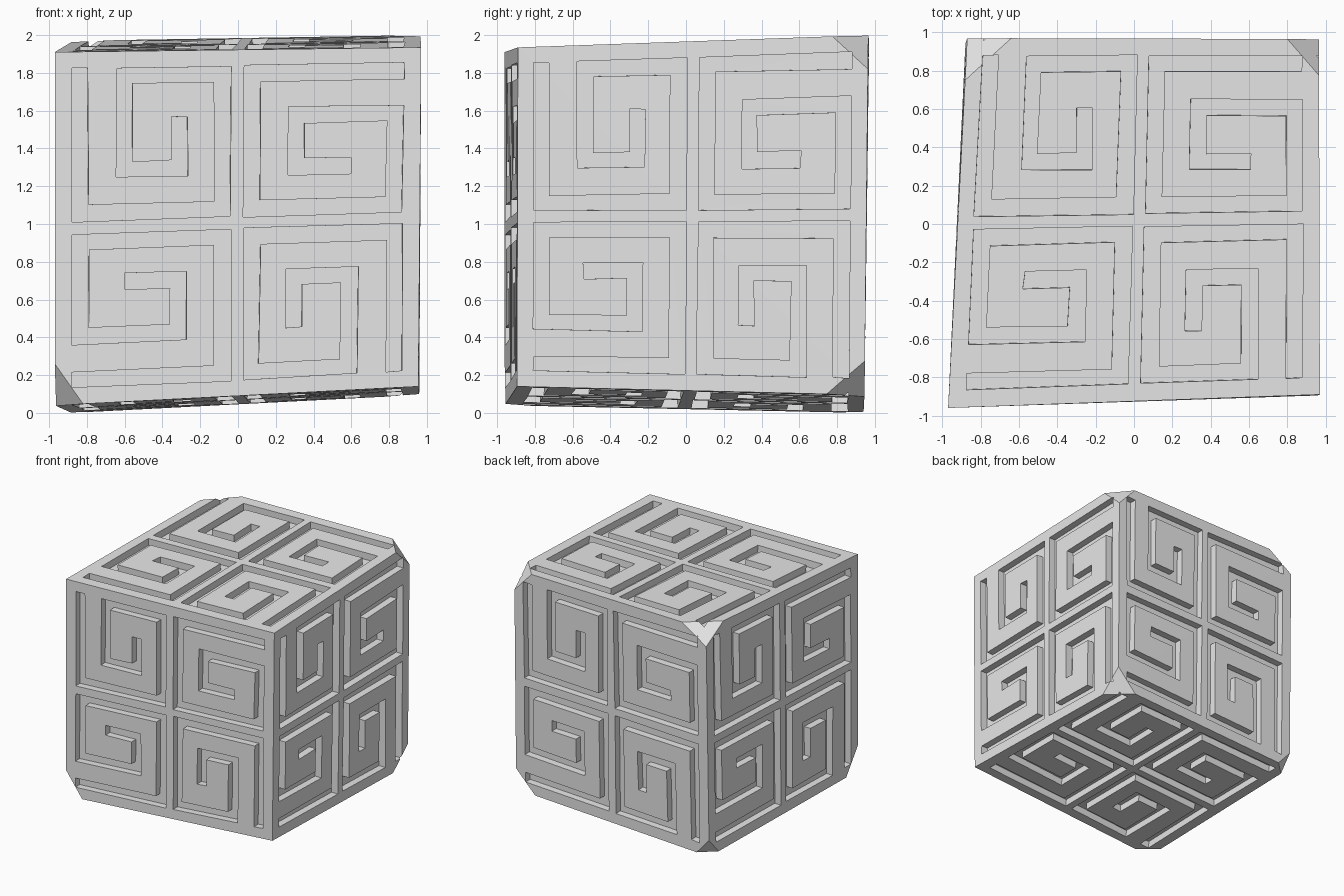
import bpy, bmesh, random
from mathutils import Vector

if "Cube" in bpy.data.objects:
    bpy.data.objects.remove(bpy.data.objects["Cube"], do_unlink=True)
random.seed(4)

DEPTH = 0.06        # groove depth
HALF = 0.045        # half groove width, in face units
JITTER = 0.005      # hand-carved wobble

# Slightly crooked block: corners keyed by side signs (x, y, z)
CORNERS = {
    (-1, -1, -1): (-0.97, -0.96, 0.04), (1, -1, -1): (0.955, -0.895, 0.14),
    (-1, -1, 1): (-0.97, -0.96, 1.91), (1, -1, 1): (0.97, -0.89, 1.935),
    (-1, 1, -1): (-0.88, 0.94, 0.0), (1, 1, -1): (0.96, 0.945, 0.095),
    (-1, 1, 1): (-0.87, 0.97, 1.97), (1, 1, 1): (0.965, 0.965, 2.0),
}
CORNERS = {k: Vector(v) for k, v in CORNERS.items()}

# Chipped corners: how far each chip runs along x, y and z
CHIPS = {
    (-1, -1, -1): (0.15, 0.15, 0.22), (1, 1, -1): (0.18, 0.2, 0.18),
    (1, 1, 1): (0.165, 0.19, 0.18), (-1, 1, 1): (0.23, 0.22, 0.15),
    (-1, 1, -1): (0.12, 0.12, 0.14),
}

# Centre line of one square spiral, in the upper left quarter of a face
SPIRAL = [Vector(p) for p in (
    (-0.8625, 0.905), (-0.8625, 0.08), (-0.08, 0.08), (-0.08, 0.86),
    (-0.617, 0.86), (-0.617, 0.325), (-0.315, 0.325), (-0.315, 0.62))]


def face_quads():
    """Corners of each side, counter-clockwise from outside."""
    for axis in range(3):
        for side in (-1, 1):
            a, b = (axis + 1) % 3, (axis + 2) % 3
            loop = []
            for s, t in ((-1, -1), (1, -1), (1, 1), (-1, 1)):
                key = [0, 0, 0]
                key[axis], key[a], key[b] = side, s, t
                loop.append(tuple(key))
            yield loop if side > 0 else loop[::-1]


def mesh_object(name, bm):
    mesh = bpy.data.meshes.new(name)
    bm.to_mesh(mesh)
    bm.free()
    obj = bpy.data.objects.new(name, mesh)
    bpy.context.collection.objects.link(obj)
    return obj


def strip_outline(path):
    """Closed outline of a right-angled strip with mitred corners."""
    left, right = [], []
    for i, p in enumerate(path):
        sides = []
        if i > 0:
            sides.append((p - path[i - 1]).normalized())
        if i < len(path) - 1:
            sides.append((path[i + 1] - p).normalized())
        off = sum((Vector((-d.y, d.x)) for d in sides), Vector((0, 0))) * HALF
        left.append(p + off)
        right.append(p - off)
    return left + right[::-1]


def on_face(quad, u, v):
    bl, br, tr, tl = quad
    s, t = (u + 1) / 2, (v + 1) / 2
    return bl.lerp(br, s).lerp(tl.lerp(tr, s), t)


# Block with its chips cut off
bm = bmesh.new()
verts = {k: bm.verts.new(v) for k, v in CORNERS.items()}
for loop in face_quads():
    bm.faces.new([verts[k] for k in loop])
bmesh.ops.triangulate(bm, faces=bm.faces[:])
for key, reach in CHIPS.items():
    corner, points = CORNERS[key], []
    for axis in range(3):
        other = list(key)
        other[axis] *= -1
        points.append(corner + (CORNERS[tuple(other)] - corner).normalized() * reach[axis])
    normal = (points[1] - points[0]).cross(points[2] - points[0]).normalized()
    if normal.dot(corner - points[0]) < 0:
        normal.negate()
    bmesh.ops.bisect_plane(bm, geom=bm.verts[:] + bm.edges[:] + bm.faces[:],
                           plane_co=points[0], plane_no=normal, clear_outer=True)
    bmesh.ops.holes_fill(bm, edges=[e for e in bm.edges if e.is_boundary], sides=0)
bmesh.ops.recalc_face_normals(bm, faces=bm.faces[:])
block = mesh_object("carved_block", bm)

# Spiral groove cutters: four turned copies on every side
bm = bmesh.new()
outline = strip_outline(SPIRAL)
for loop in face_quads():
    quad = [CORNERS[k] for k in loop]
    normal = (quad[2] - quad[0]).cross(quad[3] - quad[1]).normalized()
    for turn in range(4):
        top, floor = [], []
        for p in outline:
            u, v = p
            for _ in range(turn):
                u, v = v, -u
            u += random.uniform(-JITTER, JITTER)
            v += random.uniform(-JITTER, JITTER)
            base = on_face(quad, u, v)
            top.append(bm.verts.new(base + normal * DEPTH))
            floor.append(bm.verts.new(base - normal * DEPTH))
        bm.faces.new(top)
        bm.faces.new(floor[::-1])
        for i in range(len(top)):
            j = (i + 1) % len(top)
            bm.faces.new((top[j], top[i], floor[i], floor[j]))
bmesh.ops.triangulate(bm, faces=bm.faces[:])
bmesh.ops.recalc_face_normals(bm, faces=bm.faces[:])
cutter = mesh_object("groove_cutter", bm)
cutter.hide_render = True

# Carve the grooves, then drop the cutter
carve = block.modifiers.new("carve", 'BOOLEAN')
carve.operation = 'DIFFERENCE'
carve.solver = 'EXACT'
carve.object = cutter
bpy.context.view_layer.update()
carved = bpy.data.meshes.new_from_object(
    block.evaluated_get(bpy.context.evaluated_depsgraph_get()))
block.modifiers.clear()
block.data = carved
bpy.data.objects.remove(cutter, do_unlink=True)

# Plain stone colour
stone = bpy.data.materials.new("pale_grey_stone")
stone.use_nodes = True
colour = (0.8, 0.8, 0.8, 1.0)
stone.diffuse_color = colour
stone.node_tree.nodes["Principled BSDF"].inputs["Base Color"].default_value = colour
block.data.materials.clear()
block.data.materials.append(stone)
for poly in block.data.polygons:
    poly.material_index = 0
    poly.use_smooth = False
